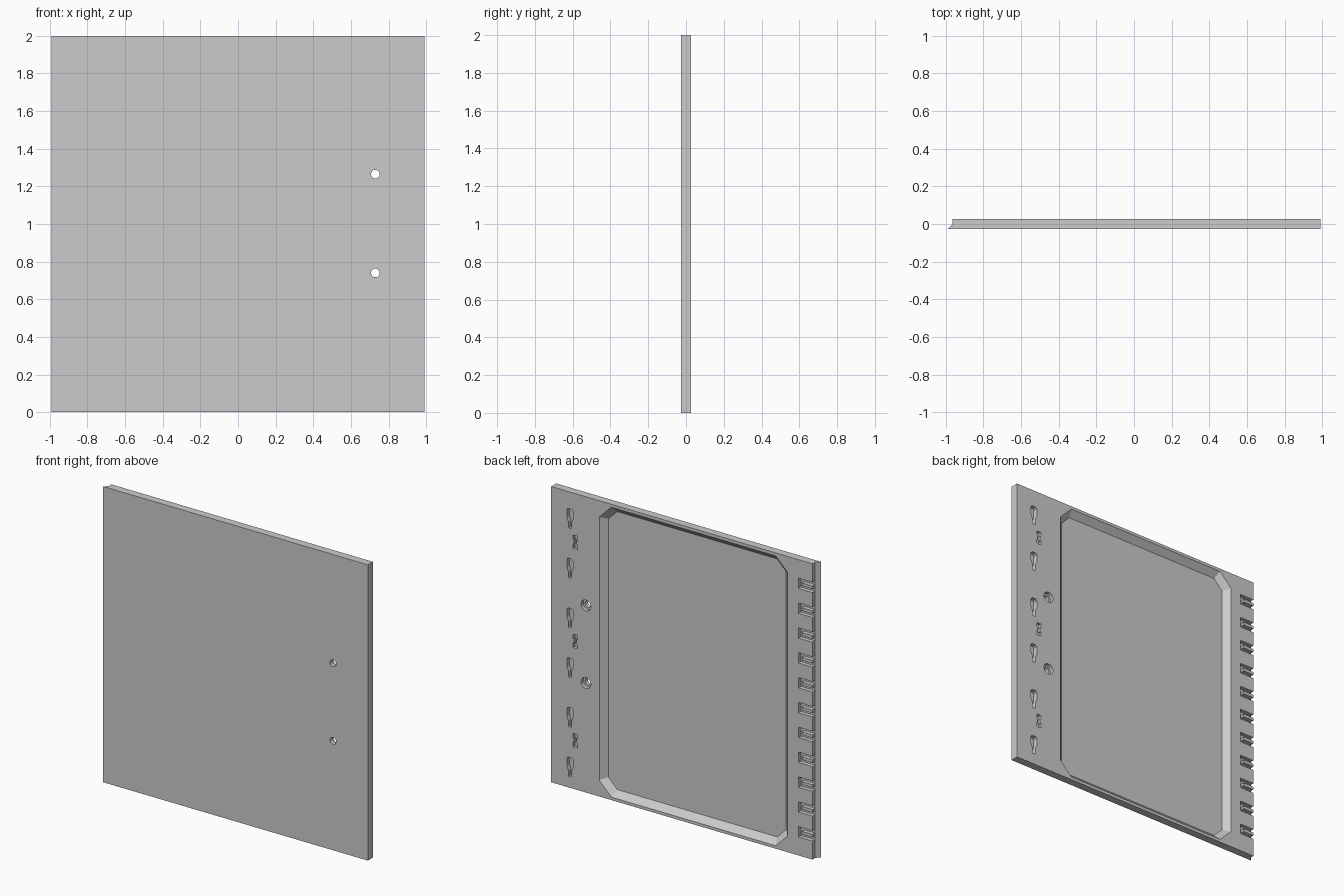
import bpy, bmesh, math

cube = bpy.data.objects.get("Cube")
if cube:
    bpy.data.objects.remove(cube, do_unlink=True)

BACK, FRONT = 0.027, -0.027
OVER = 0.01  # cutters stick out this far behind the back face

grey = bpy.data.materials.new("panel grey")
grey.use_nodes = True
colour = (0.6, 0.6, 0.6, 1)
grey.diffuse_color = colour
grey.node_tree.nodes["Principled BSDF"].inputs["Base Color"].default_value = colour


def loft(bm, ring_a, ring_b):
    """Closed solid between two rings of 3D points."""
    a = [bm.verts.new(p) for p in ring_a]
    b = [bm.verts.new(p) for p in ring_b]
    n = len(a)
    bm.faces.new(a)
    bm.faces.new(b[::-1])
    for i in range(n):
        j = (i + 1) % n
        bm.faces.new((a[j], a[i], b[i], b[j]))


def recess(bm, outline, floor, top=BACK + OVER, wide=None):
    """Cutter from an x-z outline, optionally wider at the back."""
    loft(bm, [(x, floor, z) for x, z in outline],
         [(x, top, z) for x, z in (wide or outline)])


def make(name, bm):
    bmesh.ops.recalc_face_normals(bm, faces=bm.faces)
    mesh = bpy.data.meshes.new(name)
    bm.to_mesh(mesh)
    bm.free()
    mesh.materials.append(grey)
    ob = bpy.data.objects.new(name, mesh)
    bpy.context.collection.objects.link(ob)
    return ob


def cut(target, bm):
    cutter = make("cutter", bm)
    cutter.hide_render = True
    mod = target.modifiers.new("cut", "BOOLEAN")
    mod.operation, mod.solver, mod.object = "DIFFERENCE", "EXACT", cutter
    bpy.context.view_layer.objects.active = target
    bpy.ops.object.modifier_apply(modifier=mod.name)
    bpy.data.objects.remove(cutter, do_unlink=True)


def octagon(inset):
    """Pocket outline with cut corners, offset inwards."""
    x0, x1 = -0.78 + inset, 0.63 - inset
    z0, z1 = 0.02 + inset, 1.98 - inset
    c = 0.09 - 0.586 * inset
    return [(x0 + c, z0), (x1 - c, z0), (x1, z0 + c), (x1, z1 - c),
            (x1 - c, z1), (x0 + c, z1), (x0, z1 - c), (x0, z0 + c)]


def circle(x, z, r, n=24):
    return [(x + r * math.cos(math.tau * i / n), z + r * math.sin(math.tau * i / n))
            for i in range(n)]


def mirrored(half, x, z):
    """Complete an outline symmetric in x."""
    return [(x + u, z + v) for u, v in half] + [(x - u, z + v) for u, v in half[::-1]]


# Door slab with a sloping front lip along one side
bm = bmesh.new()
section = [(-0.99, FRONT), (0.99, FRONT), (0.99, BACK), (-0.965, BACK), (-0.965, -0.002)]
loft(bm, [(x, y, 0) for x, y in section], [(x, y, 2) for x, y in section])
panel = make("door_panel", bm)

# Large tapered pocket in the back
bm = bmesh.new()
recess(bm, octagon(0.04), BACK - 0.04, wide=octagon(-OVER))

# Keyhole recesses
for i in range(6):
    half = [(0.011, -0.065), (0.011, -0.025), (0.023, 0.0), (0.023, 0.055), (0.015, 0.065)]
    recess(bm, mirrored(half, 0.85, 0.14 + 0.336 * i), BACK - 0.03)

# Small double slots with a narrow waist
for z in (0.33, 1.0, 1.67):
    half = [(0.017, -0.045), (0.017, -0.015), (0.009, -0.015),
            (0.009, 0.015), (0.017, 0.015), (0.017, 0.045)]
    recess(bm, mirrored(half, 0.81, z), BACK - 0.02)

# Forked notches open to the lipped edge
for i in range(11):
    z = 0.16 + 0.168 * i
    half = [(-1.0, 0.035), (-0.86, 0.035), (-0.86, -0.035), (-1.0, -0.035),
            (-1.0, -0.01), (-0.885, -0.01), (-0.885, 0.01), (-1.0, 0.01)]
    recess(bm, [(x, z + v) for x, v in half], 0.0)

# Counterbores for the handle screws
for z in (0.74, 1.265):
    recess(bm, circle(0.73, z, 0.037), BACK - 0.025)
cut(panel, bm)

# Screw holes right through
bm = bmesh.new()
for z in (0.74, 1.265):
    recess(bm, circle(0.73, z, 0.023), FRONT - OVER)
cut(panel, bm)
